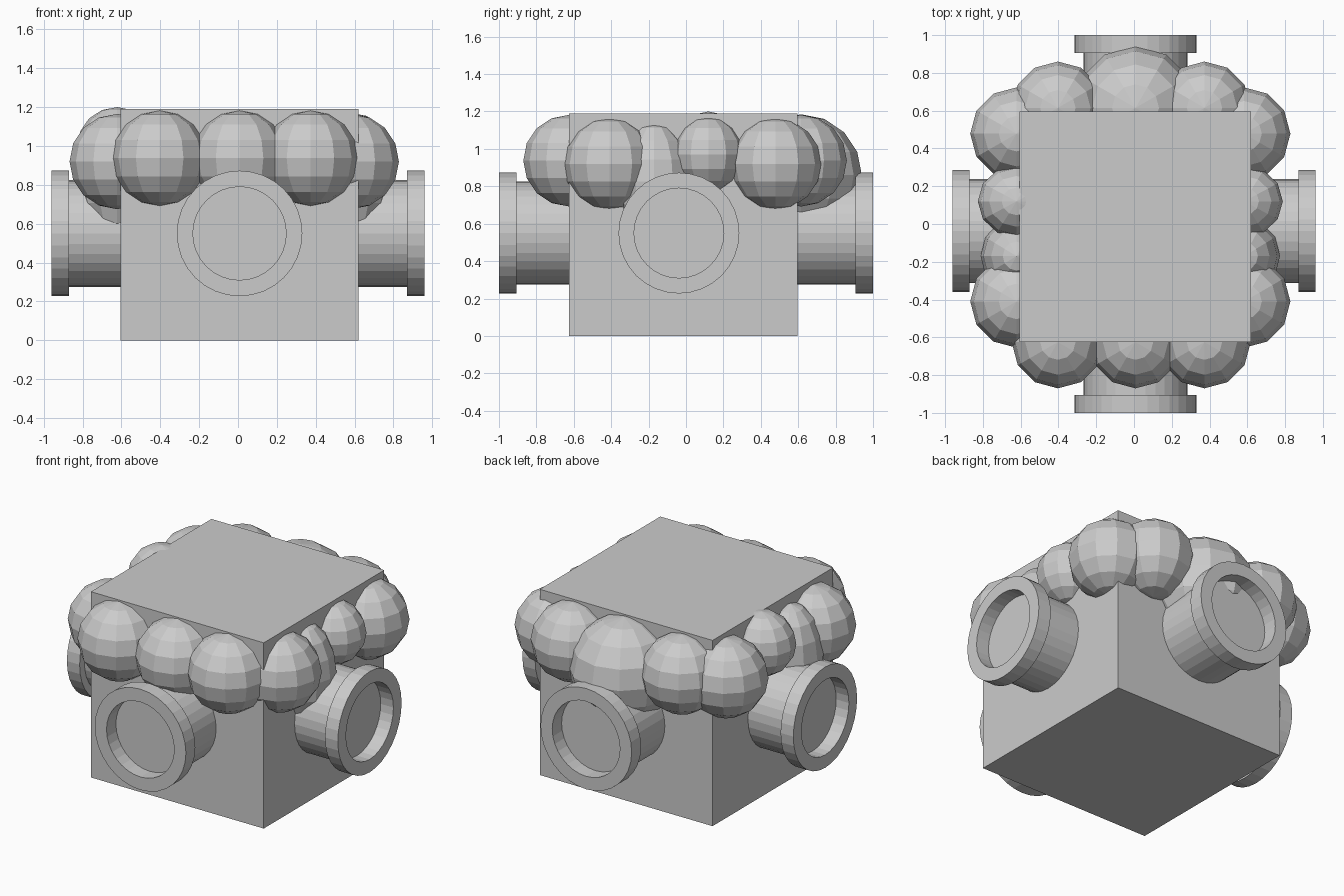
import bpy, bmesh, math
from mathutils import Matrix, Vector

if "Cube" in bpy.data.objects:
    bpy.data.objects.remove(bpy.data.objects["Cube"])

grey = bpy.data.materials.new("light grey")
grey.diffuse_color = (0.6, 0.6, 0.6, 1)
grey.use_nodes = True
grey.node_tree.nodes["Principled BSDF"].inputs["Base Color"].default_value = grey.diffuse_color


def finish(bm, name):
    bmesh.ops.recalc_face_normals(bm, faces=bm.faces)
    me = bpy.data.meshes.new(name)
    bm.to_mesh(me)
    bm.free()
    me.materials.append(grey)
    ob = bpy.data.objects.new(name, me)
    bpy.context.collection.objects.link(ob)
    return ob


def block(name, lo, hi):
    bm = bmesh.new()
    size = Vector(hi) - Vector(lo)
    mid = (Vector(hi) + Vector(lo)) / 2
    bmesh.ops.create_cube(bm, size=1, matrix=Matrix.Translation(mid) @ Matrix.Diagonal((*size, 1)))
    return finish(bm, name)


def bush(name, centre, radii):
    bm = bmesh.new()
    bmesh.ops.create_uvsphere(bm, u_segments=12, v_segments=8, radius=1,
                              matrix=Matrix.Translation(centre) @ Matrix.Diagonal((*radii, 1)))
    return finish(bm, name)


def pipe(name, origin, angle, end, collar, sides=32):
    """Closed pipe with a recessed collar, turned around local x, then aimed."""
    profile = [(0.5, 0.275), (collar, 0.275), (collar, 0.323), (end, 0.323),
               (end, 0.24), (collar, 0.24)]
    bm = bmesh.new()
    rings = []
    for d, r in profile:
        rings.append([bm.verts.new((d, r * math.cos(2 * math.pi * i / sides),
                                    r * math.sin(2 * math.pi * i / sides))) for i in range(sides)])
    for a, b in zip(rings, rings[1:]):
        for i in range(sides):
            j = (i + 1) % sides
            bm.faces.new((a[i], a[j], b[j], b[i]))
    bm.faces.new(rings[0])
    bm.faces.new(rings[-1])
    bm.transform(Matrix.Translation(origin) @ Matrix.Rotation(angle, 4, 'Z'))
    return finish(bm, name)


# main block
block("block", (-0.605, -0.625, 0), (0.62, 0.595, 1.19))

# four side pipes
pipe("pipe_right", (0, -0.038, 0.55), 0, 0.96, 0.87)
pipe("pipe_left", (0, -0.038, 0.55), math.pi, 0.96, 0.87)
pipe("pipe_back", (0.008, 0, 0.55), math.pi / 2, 1.0, 0.905)
pipe("pipe_front", (0.008, 0, 0.55), -math.pi / 2, 1.0, 0.905)

# round lumps along the front and back
R = 0.245
for i, x in enumerate((-0.403, 0.008, 0.373)):
    bush(f"front_lump_{i}", (x, -0.625, 0.937), (R, R, R))
    if i == 1:
        bush("back_lump_large", (x, 0.615, 0.86), (0.325, 0.325, 0.325))
    else:
        bush(f"back_lump_{i}", (x, 0.615, 0.937), (R, R, R))

# lumps along the left and right: y, z, radii
side = [(-0.41, 0.92, (R, R, R)), (-0.17, 0.825, (0.19, 0.2, 0.312)),
        (0.12, 0.97, (0.205, 0.19, 0.2)), (0.478, 0.92, (R, R, R))]
for i, (y, z, radii) in enumerate(side):
    bush(f"right_lump_{i}", (0.583, y, z), radii)
    bush(f"left_lump_{i}", (-0.622, y, z + (0.03 if i == 2 else 0)), radii)
